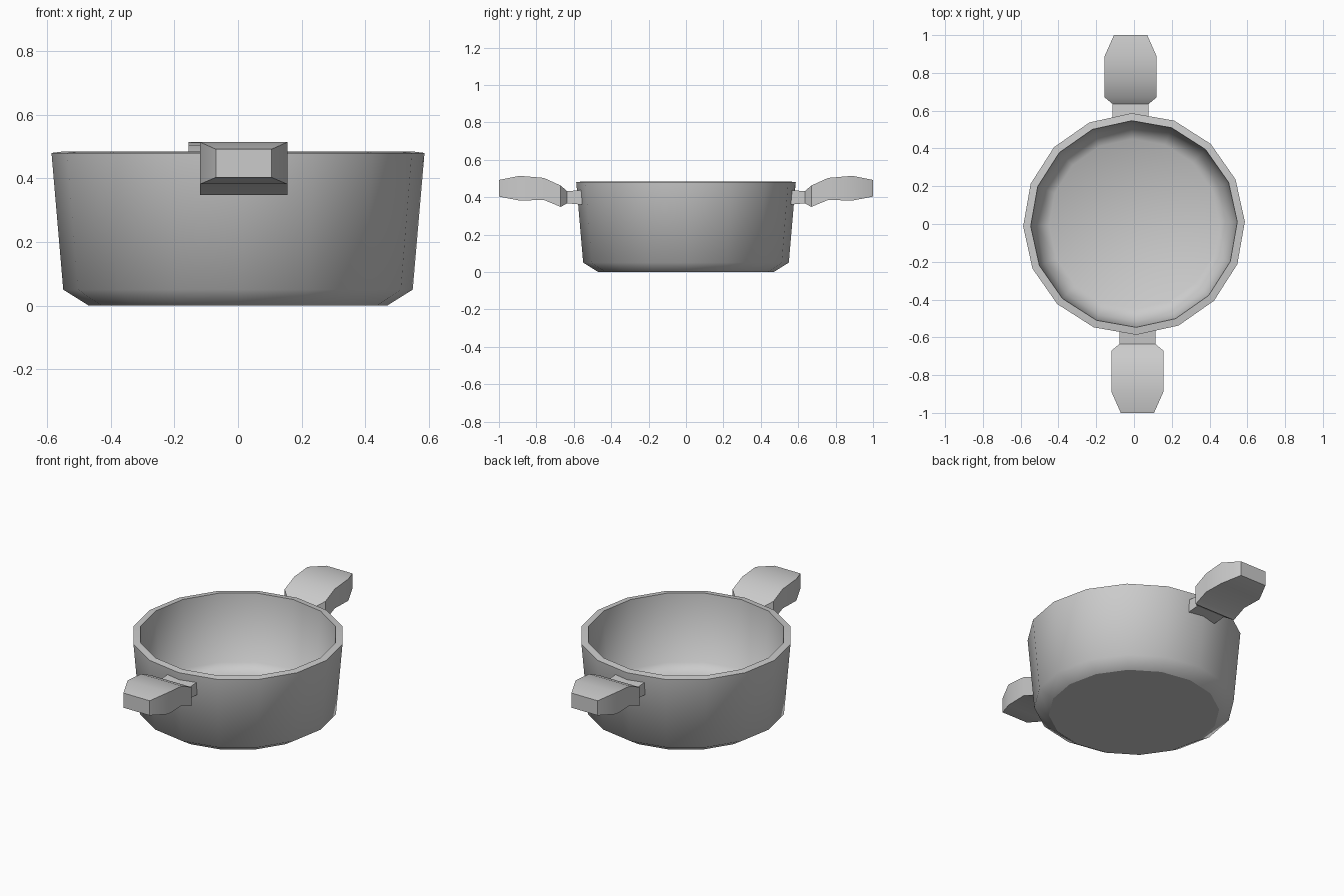
import bpy, bmesh, math

cube = bpy.data.objects.get("Cube")
if cube:
    bpy.data.objects.remove(cube, do_unlink=True)

metal = bpy.data.materials.new("grey_metal")
metal.use_nodes = True
GREY = (0.6, 0.6, 0.6, 1)
metal.diffuse_color = GREY
metal.node_tree.nodes["Principled BSDF"].inputs["Base Color"].default_value = GREY


def loft(name, sections, sharp_rings=()):
    """Skin a closed tube through equal-sized rings and cap both ends."""
    bm = bmesh.new()
    rings = [[bm.verts.new(p) for p in s] for s in sections]
    n = len(rings[0])
    for a, b in zip(rings, rings[1:]):
        for i in range(n):
            j = (i + 1) % n
            bm.faces.new((a[i], a[j], b[j], b[i]))
    bm.faces.new(rings[0][::-1])
    bm.faces.new(rings[-1])
    bmesh.ops.recalc_face_normals(bm, faces=bm.faces)
    for f in bm.faces:
        f.smooth = True
    for r in sharp_rings:
        for i in range(n):
            bm.edges.get((rings[r][i], rings[r][(i + 1) % n])).smooth = False
    mesh = bpy.data.meshes.new(name)
    bm.to_mesh(mesh)
    bm.free()
    mesh.materials.append(metal)
    obj = bpy.data.objects.new(name, mesh)
    bpy.context.collection.objects.link(obj)
    return obj


# Pot: outer wall up, over the rim, then down inside to the floor
SIDES = 16
TURN = math.radians(1.2)
profile = [(0.47, 0), (0.55, 0.05), (0.587, 0.48), (0.547, 0.485),
           (0.515, 0.08), (0.45, 0.04)]


def circle(r, z):
    angles = [TURN + math.tau * i / SIDES for i in range(SIDES)]
    return [(r * math.cos(a), r * math.sin(a), z) for a in angles]


loft("pot", [circle(r, z) for r, z in profile], sharp_rings=(0, 2, 3))

# Handles: distance out, half width, bottom and top of each cross-section
handle = [(0.555, 0.095, 0.36, 0.438), (0.635, 0.095, 0.367, 0.432),
          (0.67, 0.137, 0.348, 0.462), (0.76, 0.137, 0.385, 0.503),
          (0.89, 0.137, 0.382, 0.514), (1.0, 0.088, 0.403, 0.492)]
OFFSET = -0.018


def rectangle(y, w, low, high):
    return [(OFFSET + x, y, z) for x, z in ((-w, low), (w, low), (w, high), (-w, high))]


for name, turn in (("back_handle", 0), ("front_handle", math.pi)):
    obj = loft(name, [rectangle(*s) for s in handle])
    obj.rotation_euler.z = turn
    bpy.ops.object.select_all(action="DESELECT")
    obj.select_set(True)
    bpy.context.view_layer.objects.active = obj
    bpy.ops.object.shade_smooth_by_angle(angle=math.radians(30))
